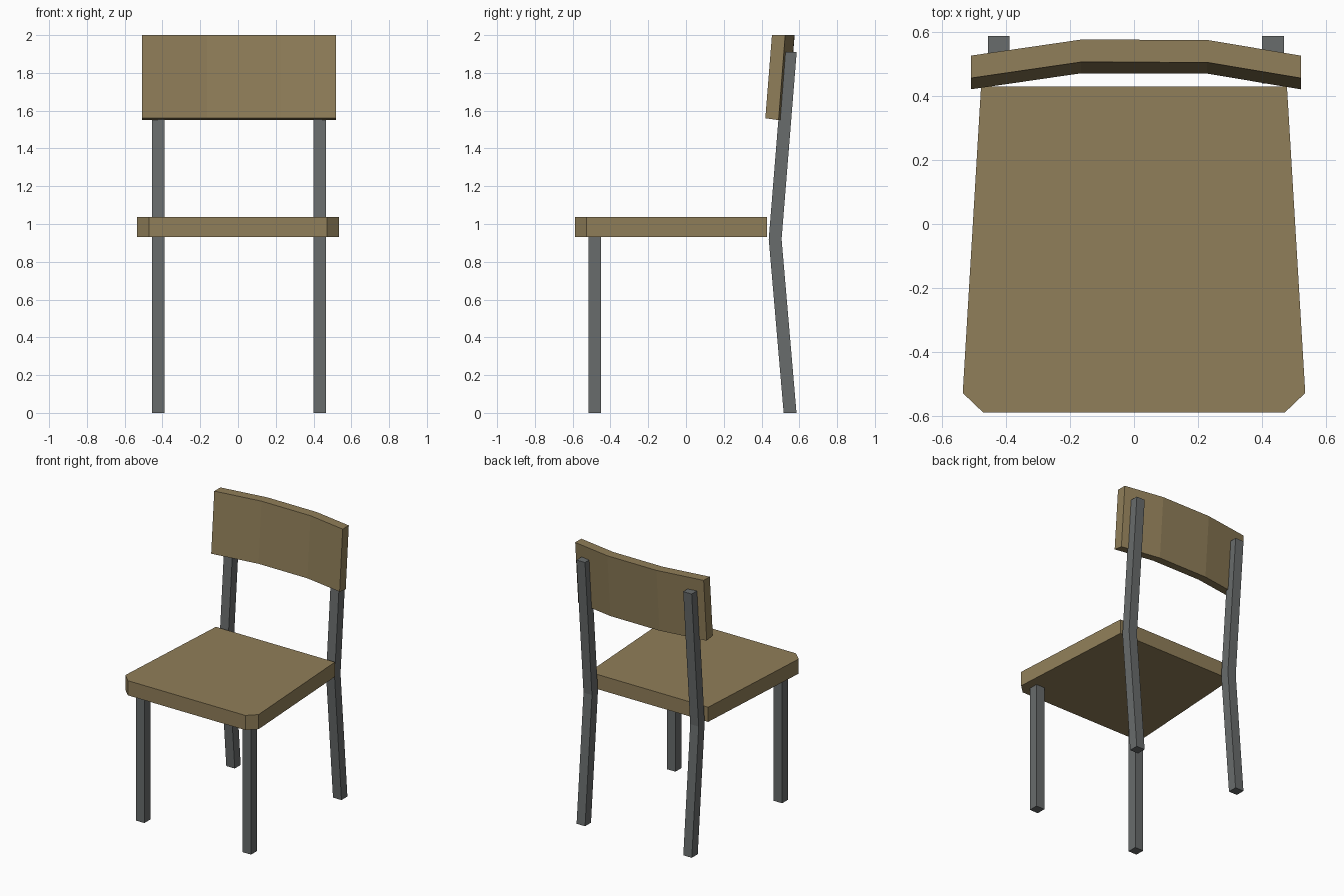
import bpy, bmesh

if "Cube" in bpy.data.objects:
    bpy.data.objects.remove(bpy.data.objects["Cube"])


def material(name, rgb):
    m = bpy.data.materials.new(name)
    m.diffuse_color = (*rgb, 1.0)
    m.use_nodes = True
    m.node_tree.nodes["Principled BSDF"].inputs["Base Color"].default_value = m.diffuse_color
    return m


wood = material("tan wood", (0.28, 0.21, 0.10))
metal = material("grey metal", (0.14, 0.15, 0.15))


def loft(name, rings, mat):
    """Skin a row of matching rings and cap both ends."""
    bm = bmesh.new()
    rows = [[bm.verts.new(p) for p in ring] for ring in rings]
    n = len(rows[0])
    for a, b in zip(rows, rows[1:]):
        for i in range(n):
            j = (i + 1) % n
            bm.faces.new((a[i], a[j], b[j], b[i]))
    bm.faces.new(rows[0][::-1])
    bm.faces.new(rows[-1])
    bmesh.ops.recalc_face_normals(bm, faces=bm.faces)
    mesh = bpy.data.meshes.new(name)
    bm.to_mesh(mesh)
    bm.free()
    mesh.materials.append(mat)
    ob = bpy.data.objects.new(name, mesh)
    bpy.context.collection.objects.link(ob)
    return ob


# Seat: tapered slab with clipped front corners
half = [(0.47, -0.588), (0.534, -0.527), (0.477, 0.428)]
outline = half + [(-x, y) for x, y in reversed(half)]
loft("seat", [[(x, y, z) for x, y in outline] for z in (0.93, 1.036)], wood)


# Legs: square bars, the back ones bent at seat height
def leg(name, cx, path):
    h = 0.034
    rings = [[(cx - h, y - h, z), (cx + h, y - h, z),
              (cx + h, y + h, z), (cx - h, y + h, z)] for y, z in path]
    loft(name, rings, metal)


for side, cx in (("left", -0.422), ("right", 0.433)):
    leg("front_leg_" + side, cx, [(-0.483, 0.0), (-0.483, 0.935)])
    leg("back_leg_" + side, cx, [(0.551, 0.0), (0.472, 0.92), (0.552, 1.91)])

# Backrest: leaning board in three flat panels, curved in plan
stations = [(-0.509, 0.0), (-0.165, 0.05), (0.228, 0.049), (0.52, 0.0)]
loft("backrest", [[(x, 0.42 + d, 1.56), (x, 0.49 + d, 1.55),
                   (x, 0.525 + d, 2.0), (x, 0.455 + d, 2.0)]
                  for x, d in stations], wood)
